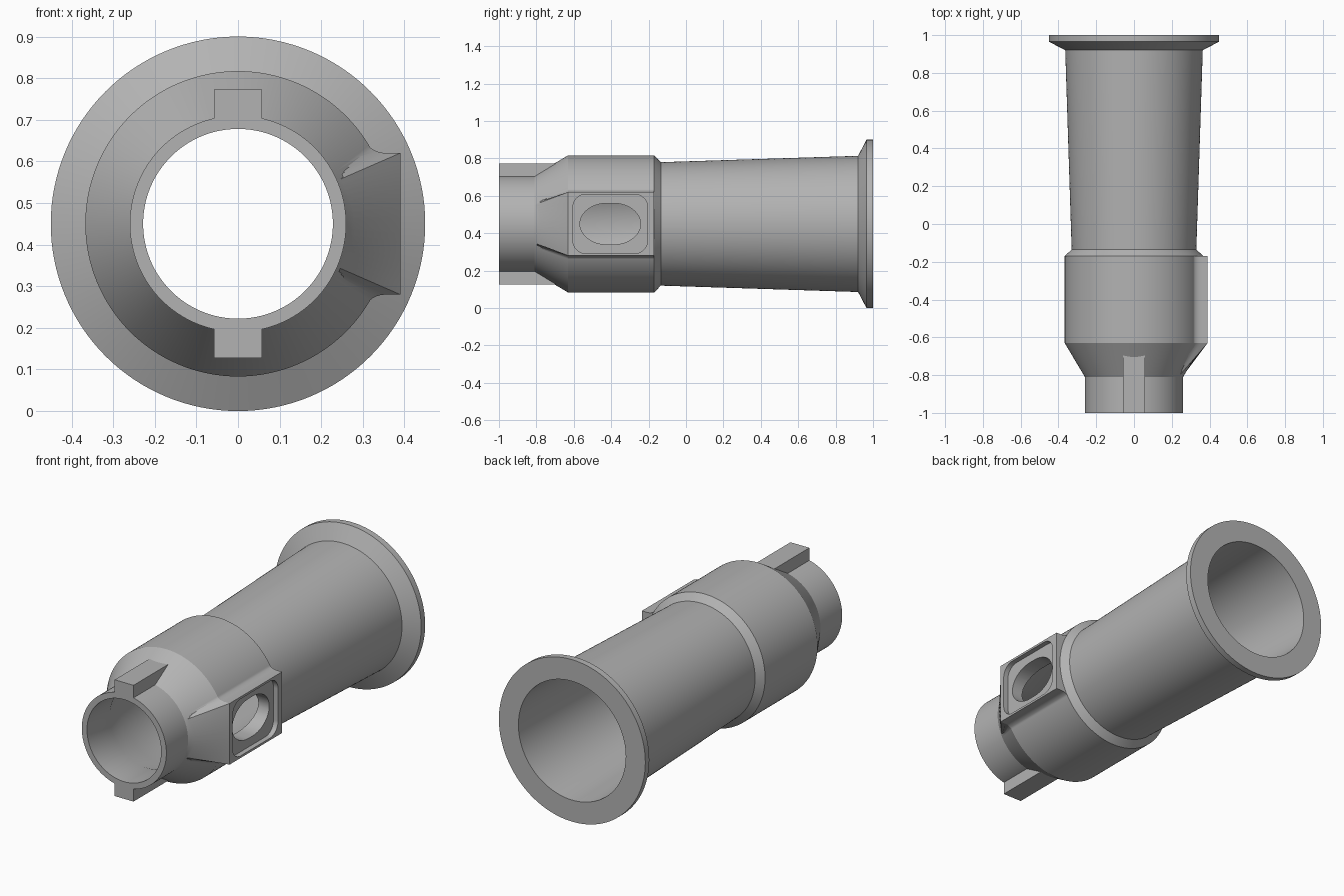
import bpy, bmesh
from math import sin, cos, pi, radians, hypot

ZC = 0.45      # height of the tube axis
SEGS = 128

if "Cube" in bpy.data.objects:
    bpy.data.objects.remove(bpy.data.objects["Cube"])

grey = bpy.data.materials.new("mid grey")
grey.use_nodes = True
grey.diffuse_color = (0.45, 0.45, 0.45, 1)
grey.node_tree.nodes["Principled BSDF"].inputs["Base Color"].default_value = (0.45, 0.45, 0.45, 1)


def loft(name, rings):
    """Closed solid through rings of equal point count, capped at both ends."""
    bm = bmesh.new()
    loops = [[bm.verts.new(p) for p in ring] for ring in rings]
    n = len(loops[0])
    for a, b in zip(loops, loops[1:]):
        for i in range(n):
            j = (i + 1) % n
            bm.faces.new((a[i], a[j], b[j], b[i]))
    bm.faces.new(loops[0])
    bm.faces.new(loops[-1])
    bmesh.ops.recalc_face_normals(bm, faces=bm.faces)
    mesh = bpy.data.meshes.new(name)
    bm.to_mesh(mesh)
    bm.free()
    mesh.materials.append(grey)
    obj = bpy.data.objects.new(name, mesh)
    bpy.context.collection.objects.link(obj)
    return obj


def lathe(name, profile):
    """Turn (y, radius) points round the tube axis."""
    angles = [2 * pi * i / SEGS for i in range(SEGS)]
    return loft(name, [[(r * cos(a), y, ZC + r * sin(a)) for a in angles]
                       for y, r in profile])


def side_prism(name, outline, x0, x1):
    """Extrude a (y, z) outline sideways along x."""
    return loft(name, [[(x, y, ZC + z) for y, z in outline] for x in (x0, x1)])


def rounded_outline(yc, half_y, half_z, ry, rz, steps=16):
    """Rectangle with elliptical corners."""
    pts = []
    for k, (sy, sz) in enumerate(((1, 1), (-1, 1), (-1, -1), (1, -1))):
        for i in range(steps):
            a = (k + i / (steps - 1)) * pi / 2
            pts.append((yc + sy * (half_y - ry) + ry * cos(a),
                        sz * (half_z - rz) + rz * sin(a)))
    return pts


def combine(target, tool, operation):
    tool.hide_render = True
    mod = target.modifiers.new(tool.name, 'BOOLEAN')
    mod.operation = operation
    mod.solver = 'EXACT'
    mod.object = tool
    bpy.context.view_layer.objects.active = target
    bpy.ops.object.modifier_apply(modifier=mod.name)
    bpy.data.objects.remove(tool)


# Outer body: spigot, cone, collar, tapered tube and flange
body = lathe("tube_body", [(-1, 0.26), (-0.81, 0.26), (-0.63, 0.367), (-0.17, 0.367),
                           (-0.135, 0.33), (0.92, 0.364), (0.965, 0.45), (1, 0.45)])

# Side boss: flat pad with flared flanks, blending into the spigot
half = [(0.39, 0.17 * i / 8) for i in range(9)]
half += [(0.355 - 0.055 * sin(a), 0.22 - 0.05 * cos(a))
         for a in (radians(12 * i) for i in range(6))]
half += [(0.295, 0.217), (0.05, 0.217)]
section = half + [(x, -z) for x, z in reversed(half[1:])]


def to_spigot(x, z):
    s = 0.255 / hypot(x, z)
    return (x * s, -0.81, ZC + z * s)


boss = loft("side_boss", [[to_spigot(x, z) for x, z in section]]
            + [[(x, y, ZC + z) for x, z in section] for y in (-0.63, -0.17)])
combine(body, boss, 'UNION')

# Key ribs above and below the spigot
key = side_prism("key_ribs", [(-1, -0.323), (-0.62, -0.323), (-0.62, 0.323), (-1, 0.323)],
                 -0.058, 0.058)
combine(body, key, 'UNION')

# Bore, shallow pad recess and oval port
combine(body, lathe("bore", [(-1.1, 0.228), (-0.8, 0.228), (-0.62, 0.295), (-0.14, 0.295),
                             (1, 0.33), (1.1, 0.33)]), 'DIFFERENCE')
combine(body, side_prism("pad_recess", rounded_outline(-0.405, 0.2, 0.158, 0.07, 0.07),
                         0.362, 0.5), 'DIFFERENCE')
combine(body, side_prism("oval_port", rounded_outline(-0.405, 0.162, 0.11, 0.145, 0.11),
                         0.1, 0.5), 'DIFFERENCE')

# Smooth curved walls, crisp edges
bpy.ops.object.select_all(action='DESELECT')
body.select_set(True)
bpy.context.view_layer.objects.active = body
bpy.ops.object.shade_smooth_by_angle(angle=radians(25))
